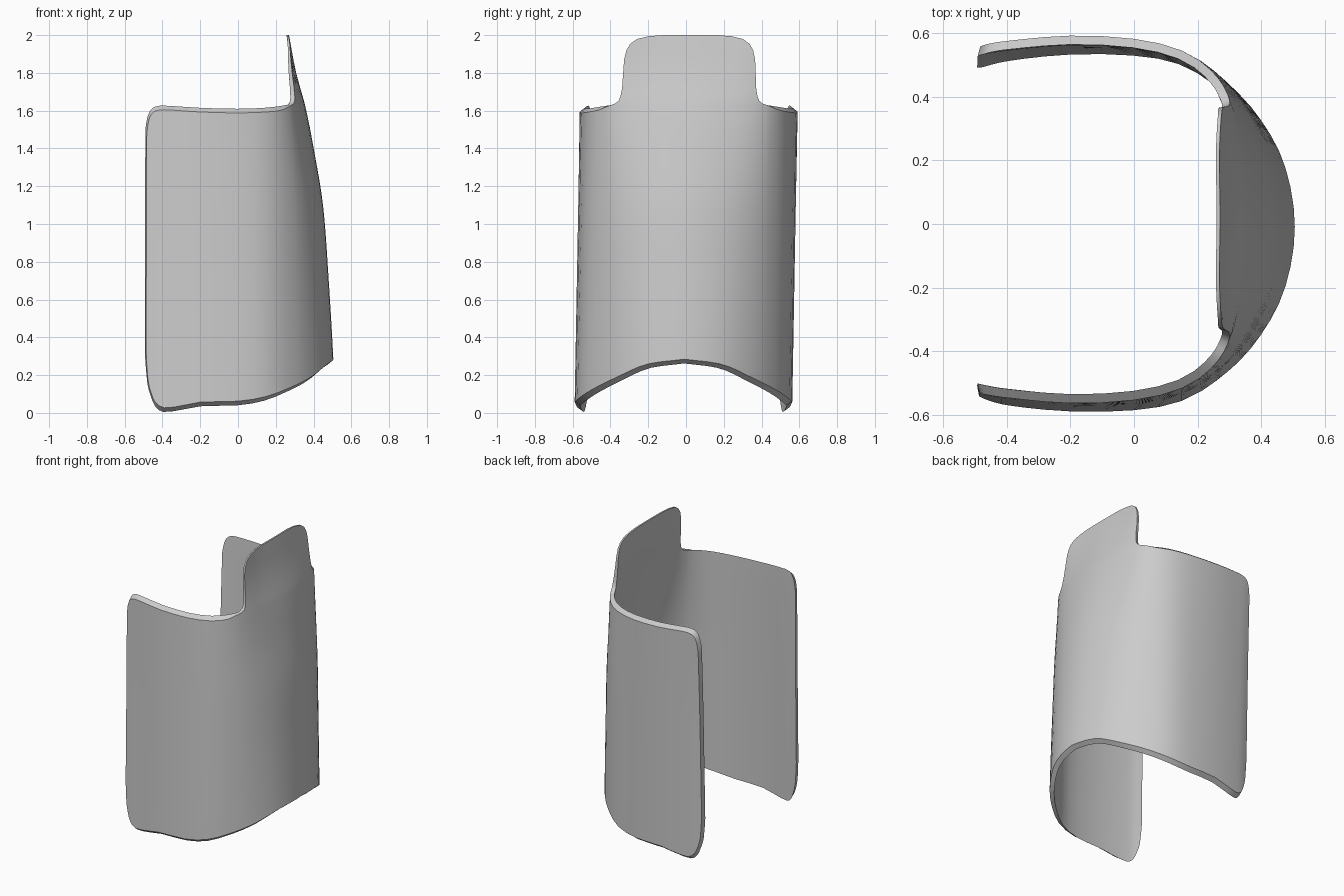
import bpy, bmesh, math
from mathutils import Vector

if "Cube" in bpy.data.objects:
    bpy.data.objects.remove(bpy.data.objects["Cube"])


def spline(pts, x):
    """Smooth curve through (x, value) pairs, clamped at both ends."""
    x = min(max(x, pts[0][0]), pts[-1][0])
    k = 0
    while k < len(pts) - 2 and x > pts[k + 1][0]:
        k += 1

    def slope(i):
        a, b = pts[max(i - 1, 0)], pts[min(i + 1, len(pts) - 1)]
        return (b[1] - a[1]) / (b[0] - a[0])
    (x0, y0), (x1, y1) = pts[k], pts[k + 1]
    h = x1 - x0
    t = (x - x0) / h
    return ((2*t**3 - 3*t*t + 1) * y0 + (t**3 - 2*t*t + t) * h * slope(k)
            + (3*t*t - 2*t**3) * y1 + (t**3 - t*t) * h * slope(k + 1))


# Half cross-sections, from the free end to the middle of the curved wall
LOW = [(-.50, .528), (-.4, .555), (-.2, .575), (0, .571), (.15, .542),
       (.27, .47), (.38, .36), (.47, .2), (.505, 0)]
HIGH = [(-.495, .545), (-.4, .56), (-.2, .577), (0, .567), (.15, .53),
        (.25, .46), (.31, .36), (.345, .2), (.36, 0)]


def full(sec):
    xs = [(i - 8, p[0]) for i, p in enumerate(sec)]
    ys = [(i - 8, -p[1]) for i, p in enumerate(sec)]
    return (xs + [(-s, v) for s, v in xs[-2::-1]],
            ys + [(-s, -v) for s, v in ys[-2::-1]])


LX, LY = full(LOW)
HX, HY = full(HIGH)
# Blend from low to high section by height (leans the wall inward)
LEAN = [(0, -.08), (.28, 0), (.7, .17), (1.1, .38), (1.4, .72),
        (1.62, 1.02), (1.8, 1.36), (2.0, 1.62)]
# Edge heights by distance from the free end
BOTTOM = [(0, .30), (.1, .17), (.3, .095), (.6, .035), (1, .005), (1.4, .012),
          (2, .035), (3, .04), (4, .065), (5, .11), (6, .165), (7, .235), (8, .262)]
TOP = [(0, 1.5), (.1, 1.56), (.3, 1.6), (.6, 1.62), (1, 1.627), (2, 1.615),
       (3, 1.61), (4, 1.615), (5, 1.625), (5.5, 1.63), (8, 1.63)]
# Tab outline: (height, half-width along the section)
TAB = [(1.638, 2.25), (1.652, 2.1), (1.675, 2.02), (1.72, 1.96), (1.8, 1.93),
       (1.87, 1.9), (1.92, 1.82), (1.955, 1.68), (1.98, 1.45), (1.994, 1.1), (2.0, .7)]
TAB_S = 2.45


def surf(s, z):
    w = spline(LEAN, z)
    x = (1 - w) * spline(LX, s) + w * spline(HX, s)
    y = (1 - w) * spline(LY, s) + w * spline(HY, s)
    return Vector((x, y + .018 * (z - .8), z))


def inner(s, z):
    e = .02
    du = surf(min(s + e, 8), z) - surf(max(s - e, -8), z)
    dv = surf(s, min(z + e, 2)) - surf(s, max(z - e, 0))
    n = du.cross(dv).normalized()
    n.z = 0
    thick = .029 - .018 * min(max((z - 1.6) / .35, 0), 1)
    return surf(s, z) - n * thick


# Columns: even across the tab, finer towards the rounded free ends
NT, ROWS = 16, 22
mid = [-TAB_S + 2 * TAB_S * i / NT for i in range(NT + 1)]
side = [2.6, 2.8, 3.1, 3.5, 4, 4.5, 5, 5.5, 6, 6.4, 6.7, 7, 7.2, 7.4, 7.55,
        7.7, 7.8, 7.88, 7.95, 8]
cols = [-s for s in side[::-1]] + mid + side
first = len(side)

bm = bmesh.new()


def skin(outer):
    """Grid of the wall plus tab; the outer skin is inset to bevel the rim."""
    point = surf if outer else inner
    grid = []
    for s in cols:
        d = 8 - abs(s)
        bev = .022 if outer else 0
        lo = spline(BOTTOM, d) + bev
        hi = spline(TOP, d) - bev * min(max((abs(s) - TAB_S) / .8, 0), 1)
        se = s * (1 - .018 * max(0, (abs(s) - 6) / 2)) if outer else s
        grid.append([bm.verts.new(point(se, lo + (hi - lo) * j / ROWS))
                     for j in range(ROWS + 1)])
    for z, hw in TAB:
        for i, s in enumerate(mid):
            grid[first + i].append(bm.verts.new(point(s * hw / TAB_S, z)))
    return grid


out, inn = skin(True), skin(False)
for g, flip in ((out, False), (inn, True)):
    for a, b in zip(g, g[1:]):
        for j in range(min(len(a), len(b)) - 1):
            q = [a[j], b[j], b[j + 1], a[j + 1]]
            bm.faces.new(q[::-1] if flip else q)

# Rim joining the outer and inner skins along every open edge
pair = {o: i for a, b in zip(out, inn) for o, i in zip(a, b)}
for e in [e for e in bm.edges if e.is_boundary and e.verts[0] in pair]:
    loop = e.link_loops[0]
    a, b = loop.vert, loop.link_loop_next.vert
    bm.faces.new([b, a, pair[a], pair[b]])

me = bpy.data.meshes.new("curved_shell")
bm.to_mesh(me)
bm.free()
shell = bpy.data.objects.new("curved_shell", me)
bpy.context.collection.objects.link(shell)

grey = bpy.data.materials.new("light_grey")
grey.diffuse_color = (.6, .6, .6, 1)
grey.use_nodes = True
grey.node_tree.nodes["Principled BSDF"].inputs["Base Color"].default_value = grey.diffuse_color
me.materials.append(grey)

bpy.context.view_layer.objects.active = shell
shell.select_set(True)
bpy.ops.object.shade_smooth_by_angle(angle=math.radians(32))
